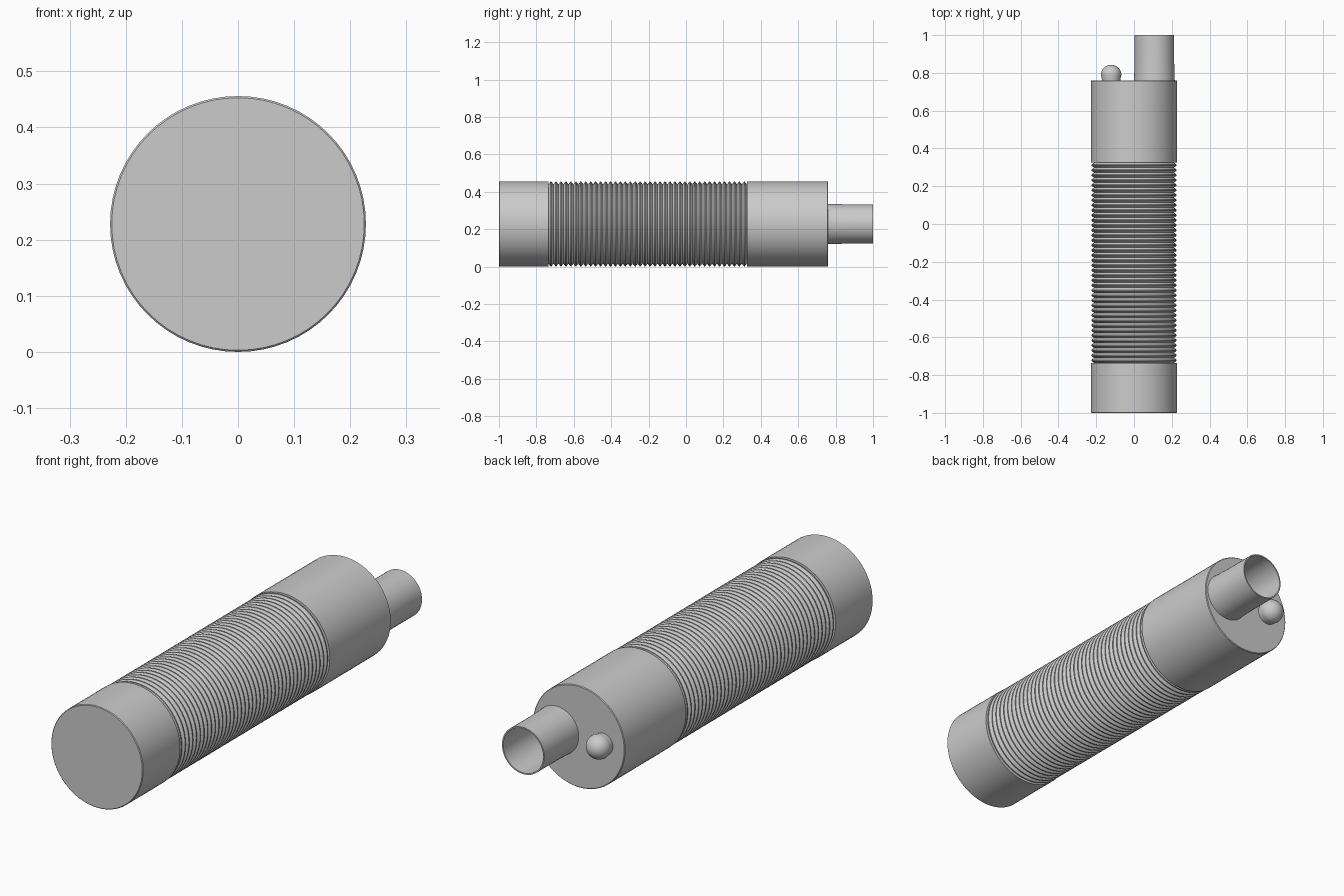
import bpy, bmesh, math
from mathutils import Vector

cube = bpy.data.objects.get("Cube")
if cube:
    bpy.data.objects.remove(cube, do_unlink=True)

grey = bpy.data.materials.new("plain grey")
grey.use_nodes = True
colour = (0.6, 0.6, 0.6, 1)
grey.diffuse_color = colour
grey.node_tree.nodes["Principled BSDF"].inputs["Base Color"].default_value = colour

R = 0.228        # body radius, also the height of the axis
GRIP_FRONT, GRIP_BACK, RIBS = -0.735, 0.325, 40


def lathe(name, profile, x=0, steps=64):
    """Spin (radius, y) points around a front-to-back axis."""
    bm = bmesh.new()
    verts = [bm.verts.new((x + r, y, R)) for r, y in profile]
    edges = [bm.edges.new(pair) for pair in zip(verts, verts[1:])]
    bmesh.ops.spin(bm, geom=verts + edges, cent=(x, 0, R), axis=(0, 1, 0),
                   angle=math.tau, steps=steps)
    bmesh.ops.remove_doubles(bm, verts=bm.verts, dist=0.0001)
    bmesh.ops.recalc_face_normals(bm, faces=bm.faces)
    mesh = bpy.data.meshes.new(name)
    bm.to_mesh(mesh)
    bm.free()
    mesh.materials.append(grey)
    obj = bpy.data.objects.new(name, mesh)
    bpy.context.collection.objects.link(obj)
    bpy.ops.object.select_all(action='DESELECT')
    obj.select_set(True)
    bpy.context.view_layer.objects.active = obj
    bpy.ops.object.shade_smooth_by_angle(angle=math.radians(30))
    return obj


# Smooth end sections with finely softened rims
c = 0.003
lathe("front_cap", [(0, -1), (R - c, -1), (R, -1 + c), (R, GRIP_FRONT),
                    (R - 0.016, GRIP_FRONT)])
lathe("rear_housing", [(R - 0.016, GRIP_BACK), (R, GRIP_BACK), (R, 0.76 - c),
                       (R - c, 0.76), (0, 0.76)])

# Ribbed middle section
pitch = (GRIP_BACK - GRIP_FRONT) / RIBS
ribs = []
for i in range(RIBS):
    y = GRIP_FRONT + i * pitch
    ribs += [(R - 0.016, y), (R - 0.002, y + pitch * 0.4), (R - 0.002, y + pitch * 0.6)]
ribs.append((R - 0.016, GRIP_BACK))
lathe("ribbed_grip", ribs)

# Open, thin-walled outlet pipe
lathe("outlet_pipe", [(0.108, 0.755), (0.105, 0.85), (0.105, 1),
                      (0.099, 1), (0.099, 0.765), (0, 0.765)], x=0.108, steps=48)

# Round-ended button beside the pipe
r, base = 0.054, 0.789
dome = [(r * math.cos(i * math.pi / 24), base + r * math.sin(i * math.pi / 24))
        for i in range(13)]
lathe("round_button", [(r * 0.9, 0.755), (r * 0.9, base - r * 0.43)] + dome,
      x=-0.121, steps=32)
